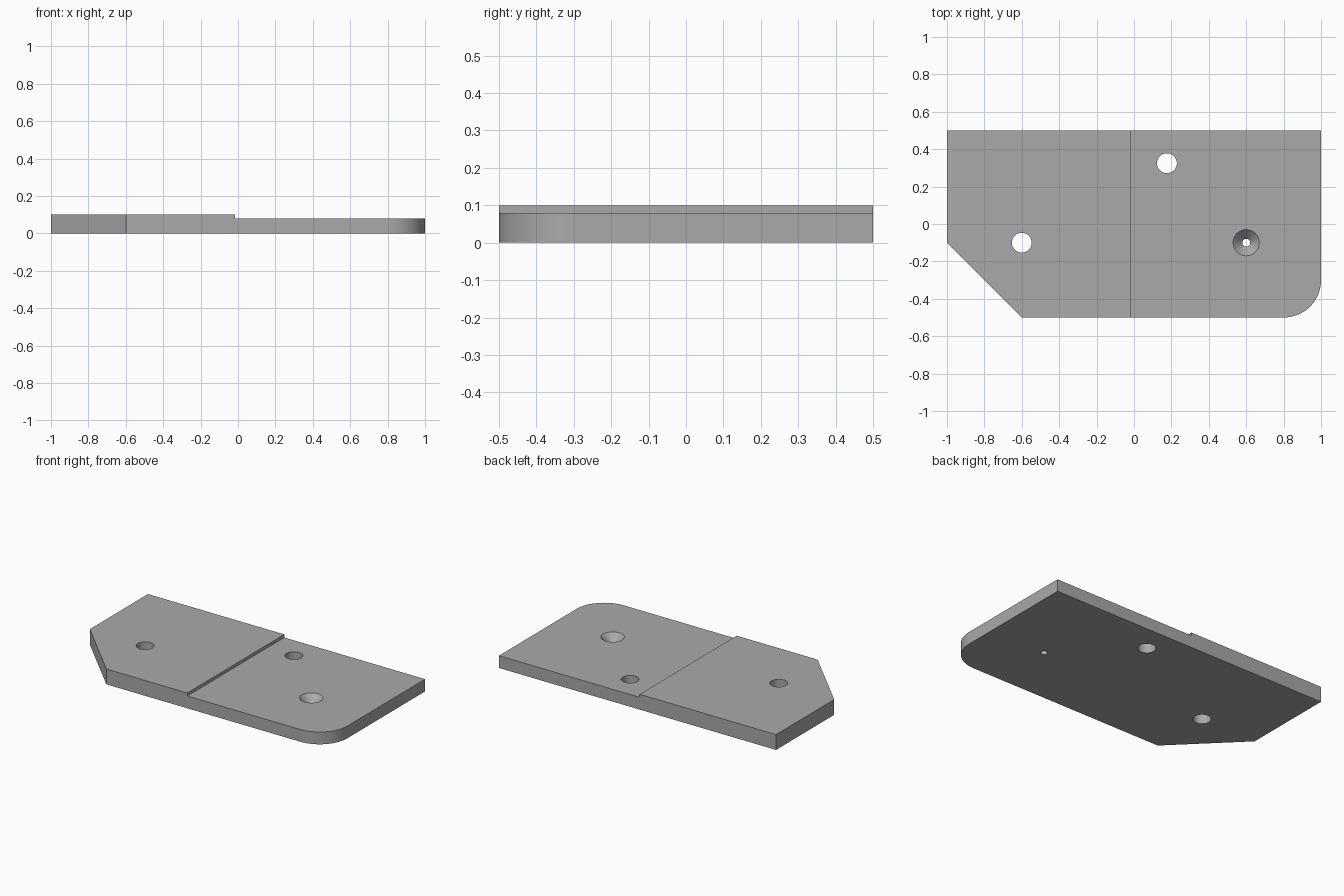
import bpy
import bmesh
from math import cos, sin, pi, radians

cube = bpy.data.objects.get("Cube")
if cube:
    bpy.data.objects.remove(cube, do_unlink=True)

LOW, HIGH, STEP_X = 0.08, 0.10, -0.016

grey = bpy.data.materials.new("plain grey")
grey.use_nodes = True
colour = (0.4, 0.4, 0.4, 1)
grey.diffuse_color = colour
grey.node_tree.nodes["Principled BSDF"].inputs["Base Color"].default_value = colour


def add_object(name, bm):
    bmesh.ops.recalc_face_normals(bm, faces=bm.faces)
    mesh = bpy.data.meshes.new(name)
    bm.to_mesh(mesh)
    bm.free()
    mesh.materials.append(grey)
    obj = bpy.data.objects.new(name, mesh)
    bpy.context.collection.objects.link(obj)
    return obj


def prism(name, outline, bottom, top):
    bm = bmesh.new()
    face = bm.faces.new([bm.verts.new((x, y, bottom)) for x, y in outline])
    up = bmesh.ops.extrude_face_region(bm, geom=[face])
    verts = [v for v in up["geom"] if isinstance(v, bmesh.types.BMVert)]
    bmesh.ops.translate(bm, verts=verts, vec=(0, 0, top - bottom))
    return add_object(name, bm)


def round_cutter(name, x, y, profile, sides=48):
    """Revolve (radius, z) pairs into a closed solid."""
    bm = bmesh.new()
    rings = [[bm.verts.new((x + r * cos(2 * pi * i / sides), y + r * sin(2 * pi * i / sides), z))
              for i in range(sides)] for r, z in profile]
    for a, b in zip(rings, rings[1:]):
        for i in range(sides):
            j = (i + 1) % sides
            bm.faces.new((a[i], a[j], b[j], b[i]))
    bm.faces.new(rings[0])
    bm.faces.new(rings[-1])
    return add_object(name, bm)


# Plate outline: one chamfered front corner, one rounded front corner
arc = [(0.8 + 0.2 * cos(a), -0.3 + 0.2 * sin(a))
       for a in (-pi / 2 + pi / 2 * i / 20 for i in range(21))]
outline = [(-1, 0.5), (-1, -0.1), (-0.6, -0.5)] + arc + [(1, 0.5)]
plate = prism("stepped_plate", outline, 0, HIGH)

# Step recess, two through holes and a countersunk hole
cutters = [
    prism("step_cutter", [(STEP_X, -1), (2, -1), (2, 1), (STEP_X, 1)], LOW, 0.3),
    round_cutter("right_hole_cutter", -0.6, -0.1, [(0.053, -0.1), (0.053, 0.2)]),
    round_cutter("back_hole_cutter", 0.176, 0.325, [(0.053, -0.1), (0.053, 0.2)]),
    round_cutter("countersink_cutter", 0.6, -0.1,
                 [(0.021, -0.1), (0.021, LOW - 0.049), (0.07, LOW), (0.07, 0.2)]),
]
bpy.context.view_layer.objects.active = plate
plate.select_set(True)
for cutter in cutters:
    mod = plate.modifiers.new(cutter.name, "BOOLEAN")
    mod.operation = "DIFFERENCE"
    mod.solver = "EXACT"
    mod.object = cutter
    bpy.ops.object.modifier_apply(modifier=mod.name)
    bpy.data.objects.remove(cutter, do_unlink=True)

bpy.ops.object.select_all(action="DESELECT")
plate.select_set(True)
bpy.ops.object.shade_smooth_by_angle(angle=radians(30))
